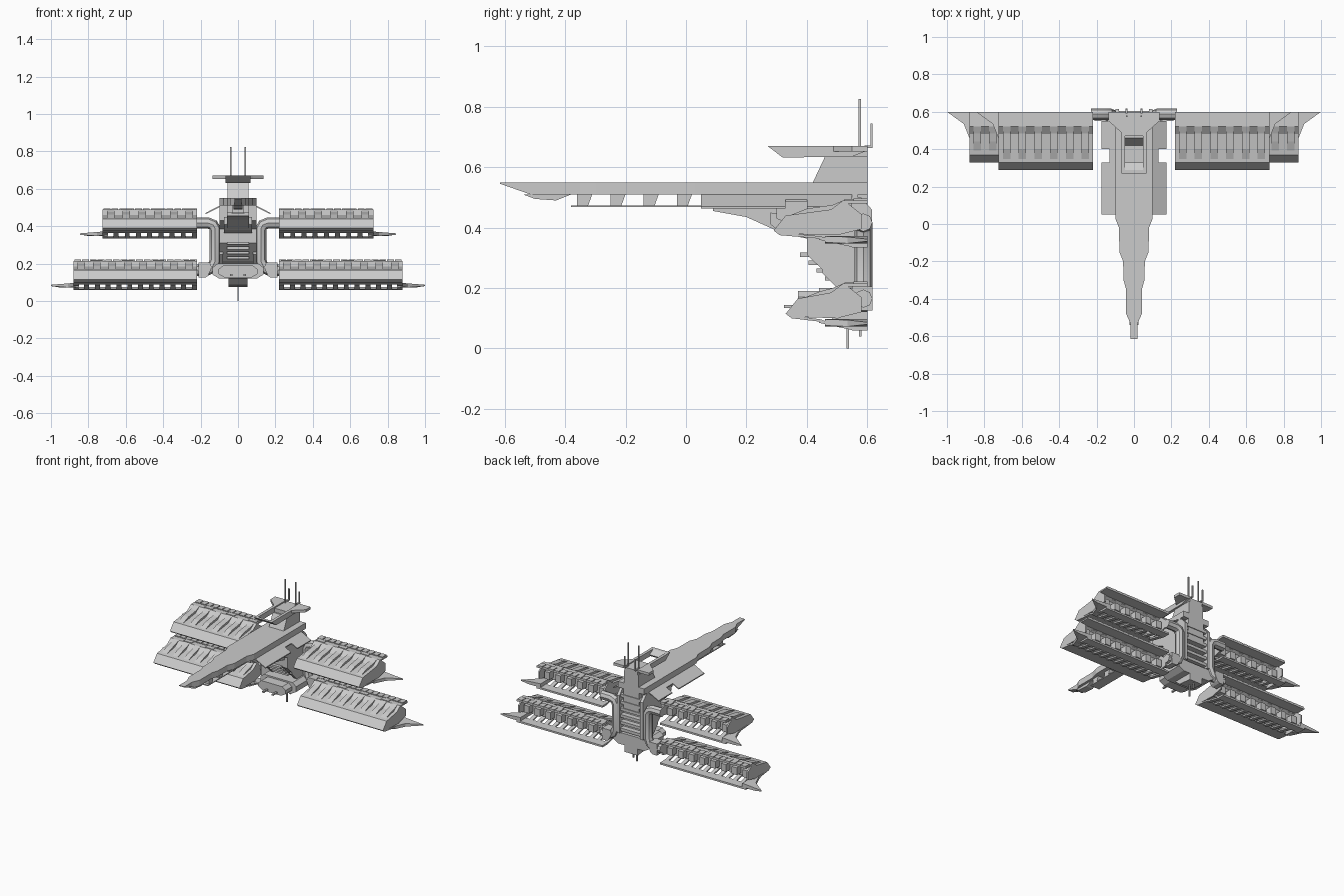
import bpy, bmesh
from mathutils import Vector

if "Cube" in bpy.data.objects:
    bpy.data.objects.remove(bpy.data.objects["Cube"])


def prism(name, axis, pts, a, b, mirror=False, cuts=()):
    """Extrude a profile along an axis; X takes (y,z), Y takes (x,z), Z takes (x,y)."""
    place = {'X': lambda p, t: (t, p[0], p[1]),
             'Y': lambda p, t: (p[0], t, p[1]),
             'Z': lambda p, t: (p[0], p[1], t)}[axis]
    bm = bmesh.new()
    lo = [bm.verts.new(place(p, a)) for p in pts]
    hi = [bm.verts.new(place(p, b)) for p in pts]
    bm.faces.new(lo)
    bm.faces.new(hi)
    n = len(pts)
    for i in range(n):
        bm.faces.new((lo[i], lo[(i + 1) % n], hi[(i + 1) % n], hi[i]))
    for co, no in cuts:
        geom = bm.verts[:] + bm.edges[:] + bm.faces[:]
        res = bmesh.ops.bisect_plane(bm, geom=geom, plane_co=co, plane_no=no, clear_outer=True)
        edges = [e for e in res['geom_cut'] if isinstance(e, bmesh.types.BMEdge)]
        bmesh.ops.contextual_create(bm, geom=edges)
    bmesh.ops.recalc_face_normals(bm, faces=bm.faces[:])
    me = bpy.data.meshes.new(name)
    bm.to_mesh(me)
    bm.free()
    ob = bpy.data.objects.new(name, me)
    bpy.context.collection.objects.link(ob)
    if mirror:
        ob.modifiers.new("Mirror", 'MIRROR').use_mirror_merge = False
    return ob


def box(name, x, y, z, mirror=False):
    pts = [(y[0], z[0]), (y[1], z[0]), (y[1], z[1]), (y[0], z[1])]
    return prism(name, 'X', pts, x[0], x[1], mirror)


def sym(half):
    """Close a half outline across x = 0."""
    return half + [(-x, v) for x, v in reversed(half)]


def spread(ob, count, pitch):
    m = ob.modifiers.new("Array", 'ARRAY')
    m.count = count
    m.use_relative_offset = False
    m.use_constant_offset = True
    m.constant_offset_displace = (pitch, 0, 0)
    m2 = ob.modifiers.new("Mirror", 'MIRROR')
    m2.use_mirror_merge = False


def wing(tag, x0, x1, f, z0):
    def R(pts):
        return [(y, z + z0) for y, z in pts]
    # folded roof shell, open at the back
    prism(tag + "_wing_shell", 'X', R([
        (.60, .155), (.52, .155), (.48, .125), (f + .04, .105), (f, .055), (f + .02, .04),
        (.45, .028), (.45, .036), (f + .03, .048), (f + .015, .058), (f + .045, .095),
        (.485, .115), (.525, .145), (.60, .145)]), x0, x1, True)
    # inner wall, lower rail and end plates
    box(tag + "_wing_inner_wall", (x0, x1), (.495, .505), (z0 + .04, z0 + .135), True)
    prism(tag + "_wing_lower_rail", 'X', R([(.54, .004), (.55, 0), (.60, 0), (.60, .012), (.54, .014)]), x0, x1, True)
    for i, x in enumerate((x0, x1 - .01)):
        prism(f"{tag}_wing_end_plate_{i}", 'X', R([
            (f + .04, .10), (f + .01, .058), (f + .03, .045), (.5, .04), (.58, .06),
            (.58, .11), (.53, .15), (.48, .12)]), x, x + .01, True)
    # bays: slats, back blocks, roof fairings and roof tiles
    L = x1 - x0
    n = round(L / .06)
    slat = prism(tag + "_wing_slats", 'X', R([(.44, .025), (.545, .002), (.545, .012), (.44, .036)]), x0, x0 + .026)
    spread(slat, n + 1, (L - .026) / n)
    m = round(L / .083)
    p = L / m
    spread(box(tag + "_wing_back_blocks", (x0 + .02, x0 + .06), (.505, .55), (z0 + .055, z0 + .105)), m, p)
    spread(prism(tag + "_wing_roof_fairings", 'X', R([
        (f + .04, .1), (f + .11, .128), (.485, .14), (.52, .155), (.52, .14), (.48, .115)]),
        x0 + .02, x0 + .06), m, p)
    k = round(L / .042)
    spread(box(tag + "_wing_roof_tiles", (x0, x0 + .036), (.555, .6), (z0 + .15, z0 + .161)), k, L / k)
    spread(box(tag + "_wing_roof_plates", (x0 + .01, x0 + .07), (.525, .56), (z0 + .15, z0 + .159)), m // 2, 2 * p)
    # swept tip blade
    prism(tag + "_wing_tip_blade", 'Z', [
        (x1 - .03, .6), (x1 - .03, .46), (x1, .46), (x1 + .03, .535), (x1 + .12, .6)],
        z0 + .012, z0 + .038, True, [
        ((x1, .5, z0 + .012), Vector((.15, -.1, -1))), ((x1 + .12, .6, z0 + .027), Vector((.08, 0, 1)))])


wing("upper", .22, .725, .29, .335)
wing("lower", .22, .88, .33, .06)

# long stepped prow and deck
prism("prow_deck", 'Z', sym([(.02, -.615), (.02, -.53), (.042, -.48), (.042, -.35), (.056, -.30),
                             (.058, -.2), (.078, -.15), (.08, -.02), (.1, .03), (.1, .6)]),
      .51, .55, cuts=[((0, -.615, .545), Vector((0, -.35, -1)))])
prism("prow_chin", 'X', [(-.54, .51), (-.5, .495), (-.43, .49), (-.38, .51)], -.025, .025)
box("prow_keel_plate", (-.035, .035), (-.38, .06), (.468, .474))
for i, y in enumerate((-.36, -.25, -.14, -.03)):
    prism(f"prow_keel_strut_{i}", 'X', [(y, .511), (y + .05, .511), (y + .035, .47), (y, .47)], -.03, .03)

# sloped side skirts under the deck
for i, (a, b, w) in enumerate(((.05, .33, .175), (.33, .40, .13), (.40, .55, .175))):
    prism(f"deck_skirt_{i}", 'Y', [(.095, .512), (w, .512 - (w - .095) * .52), (w, .505 - (w - .095) * .52), (.095, .504)], a, b, True)

# central hull under the deck
prism("hull_upper", 'X', [(.05, .51), (.05, .47), (.09, .47), (.09, .455), (.2, .435), (.3, .39), (.42, .37), (.6, .37), (.6, .51)], -.06, .06)
prism("hull_tower", 'X', [(.3, .51), (.3, .43), (.4, .385), (.4, .31), (.5, .215), (.57, .19), (.57, .51)], -.1, .1)
prism("hull_rear_cheeks", 'X', [(.45, .5), (.45, .25), (.5, .2), (.615, .2), (.615, .46), (.58, .5)], .08, .1, True)
for i in range(6):
    z = .215 + .047 * i
    box(f"rear_shelf_{i}", (-.085, .085), (.565, .605), (z, z + .02))
for i in range(4):
    z = .225 + .026 * i
    y = .5 - (z - .215) * 1.05
    box(f"front_louvre_{i}", (-.06, .06), (y - .03, y + .03), (z, z + .014))
prism("hull_brow", 'X', [(.28, .41), (.32, .38), (.42, .36), (.42, .42), (.28, .45)], -.075, .075)

# lower hull with faceted nose
prism("lower_hull", 'Y', sym([(.1, .12), (.137, .142), (.137, .178), (.11, .2)]), .44, .6)
prism("lower_hull_nose", 'Y', sym([(.07, .125), (.105, .145), (.105, .17), (.08, .19)]), .37, .45)
box("nose_guns", (.03, .042), (.325, .38), (.134, .144), True)
prism("belly_block", 'X', [(.46, .12), (.5, .085), (.6, .075), (.6, .12)], -.05, .05)

# rounded pipes joining the wings to the hull
cu = bpy.data.curves.new("wing_pipe", 'CURVE')
cu.dimensions = '3D'
cu.bevel_depth = .03
cu.bevel_resolution = 2
cu.use_fill_caps = True
path = [(.23, .165), (.165, .165), (.138, .18), (.122, .215), (.122, .385), (.133, .407), (.16, .417), (.23, .417)]
sp = cu.splines.new('POLY')
sp.points.add(len(path) - 1)
for pt, (x, z) in zip(sp.points, path):
    pt.co = (x, .587, z, 1)
pipe = bpy.data.objects.new("wing_pipe", cu)
bpy.context.collection.objects.link(pipe)
bpy.context.view_layer.objects.active = pipe
pipe.select_set(True)
bpy.ops.object.convert(target='MESH')
bpy.ops.object.shade_smooth_by_angle()
pipe.modifiers.new("Mirror", 'MIRROR').use_mirror_merge = False
prism("pipe_collar", 'Y', [(.16, .135), (.175, .125), (.21, .125), (.21, .205), (.15, .205), (.14, .18)], .55, .618, True)

# bridge neck, open frame and rear crossbar
prism("bridge_neck", 'X', [(.42, .55), (.46, .635), (.6, .635), (.6, .55)], -.056, .056)
prism("bridge_side_rail", 'X', [(.27, .67), (.32, .632), (.55, .635), (.6, .655), (.6, .67)], .048, .068, True)
prism("bridge_front_bar", 'X', [(.27, .67), (.32, .632), (.33, .645), (.29, .67)], -.06, .06)
box("bridge_cabin", (-.05, .05), (.47, .6), (.63, .662))
prism("bridge_wing", 'Z', [(.06, .48), (.08, .5), (.135, .55), (.135, .6), (.06, .6)], .652, .67, True)

# antennas
box("mast_tall", (.036, .044), (.571, .579), (.66, .825), True)
box("mast_short", (.036, .044), (.611, .618), (.67, .745), True)
box("mast_bracket", (.034, .046), (.59, .618), (.664, .672), True)
box("belly_mast", (-.004, .004), (.532, .54), (0, .12))
box("belly_mast_rear", (-.004, .004), (.572, .58), (.04, .12))
